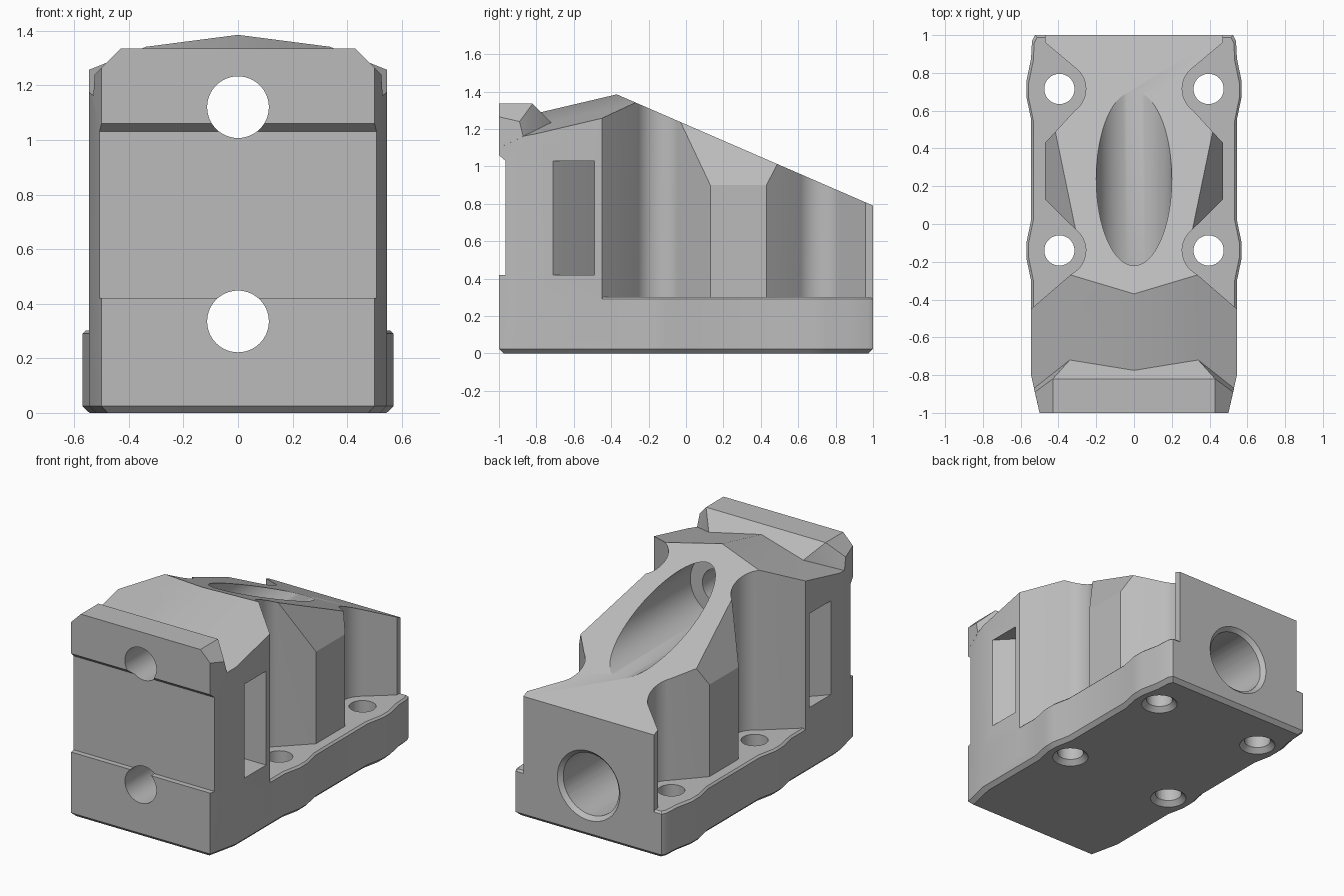
import bpy, bmesh, math
from mathutils import Matrix, Vector

cube = bpy.data.objects.get("Cube")
if cube:
    bpy.data.objects.remove(cube, do_unlink=True)

grey = bpy.data.materials.new("plain grey")
grey.use_nodes = True
grey.diffuse_color = (0.5, 0.5, 0.5, 1)
grey.node_tree.nodes["Principled BSDF"].inputs["Base Color"].default_value = (0.5, 0.5, 0.5, 1)


def finish(name, bm):
    bmesh.ops.recalc_face_normals(bm, faces=bm.faces)
    mesh = bpy.data.meshes.new(name)
    bm.to_mesh(mesh)
    bm.free()
    mesh.materials.append(grey)
    obj = bpy.data.objects.new(name, mesh)
    bpy.context.collection.objects.link(obj)
    return obj


def loft(rings):
    """Closed solid through matching rings of 3D points."""
    bm = bmesh.new()
    loops = [[bm.verts.new(p) for p in ring] for ring in rings]
    for a, b in zip(loops, loops[1:]):
        for i in range(len(a)):
            j = (i + 1) % len(a)
            bm.faces.new((a[i], a[j], b[j], b[i]))
    bm.faces.new(loops[0])
    bm.faces.new(loops[-1])
    return bm


def upright(outline, z0, z1):
    return loft([[(x, y, z) for x, y in outline] for z in (z0, z1)])


def mirrored(half):
    return half + [(-x, y) for x, y in reversed(half)]


def arc(cx, cy, start, end, steps=14):
    """Inward scallop around a screw hole."""
    a0 = math.atan2(start[1] - cy, start[0] - cx) % math.tau
    a1 = math.atan2(end[1] - cy, end[0] - cx) % math.tau
    angles = [a0 + (a1 - a0) * i / steps for i in range(steps + 1)]
    return [(cx + 0.14 * math.cos(a), cy + 0.14 * math.sin(a)) for a in angles]


def slice_off(bm, point, normal):
    """Remove everything on the normal side of a plane and cap the cut."""
    cut = bmesh.ops.bisect_plane(bm, geom=bm.verts[:] + bm.edges[:] + bm.faces[:],
                                 plane_co=point, plane_no=Vector(normal).normalized(),
                                 clear_outer=True)
    edges = [e for e in cut["geom_cut"] if isinstance(e, bmesh.types.BMEdge)]
    bmesh.ops.edgeloop_fill(bm, edges=edges)
    bmesh.ops.recalc_face_normals(bm, faces=bm.faces)


def combine(target, tool, operation="DIFFERENCE"):
    tool.hide_render = True
    mod = target.modifiers.new(tool.name, "BOOLEAN")
    mod.operation = operation
    mod.solver = "EXACT"
    mod.object = tool
    bpy.context.view_layer.objects.active = target
    bpy.ops.object.modifier_apply(modifier=mod.name)
    bpy.data.objects.remove(tool, do_unlink=True)


def bore(x, y, z, axis, r0, r1, start, end):
    """Round cutter along y or z from start to end."""
    bm = bmesh.new()
    bmesh.ops.create_cone(bm, cap_ends=True, segments=64, radius1=r0, radius2=r1, depth=end - start)
    mid = (start + end) / 2
    if axis == "y":
        move = Matrix.Translation((x, mid, z)) @ Matrix.Rotation(-math.pi / 2, 4, "X")
    else:
        move = Matrix.Translation((x, y, mid))
    bmesh.ops.transform(bm, matrix=move, verts=bm.verts)
    return finish("bore_cutter", bm)


SCREW_X, SCREW_YS = 0.395, (-0.14, 0.715)

# Upper body with scalloped sides, sliced by the roof planes
half = [(0.5, -1), (0.545, -0.8), (0.545, -0.45)]
half += arc(SCREW_X, SCREW_YS[0], (0.33, -0.265), (0.31, -0.03))
half += [(0.47, 0.13), (0.47, 0.43)]
half += arc(SCREW_X, SCREW_YS[1], (0.31, 0.6), (0.31, 0.83))
half += [(0.47, 0.96), (0.47, 1)]
bm = upright(mirrored(half), 0.1, 1.6)
peak = (0, -0.37, 1.385)
slice_off(bm, peak, (0, 0.434, 1))
for side in (1, -1):
    slice_off(bm, peak, (side * 0.2, -0.235, 1))
body = finish("clamp_block", bm)

# Sloped shoulders between the screw pockets
for side in (1, -1):
    section = [(0.6, 0.627), (0.2, 1.467), (0.6, 1.6)]
    bm = loft([[(side * x, y, z) for x, z in section] for y in (-0.03, 0.58)])
    combine(body, finish("shoulder_cutter", bm))

# Raised front lip with bevelled corners
bm = bmesh.new()
corners = [(0.43, -1, 1.335), (0.43, -0.82, 1.335), (0.5, -1, 1.265), (0.525, -0.89, 1.24),
           (0.53, -0.87, 1.16), (0.34, -0.72, 1.235), (0.5, -1, 1.1), (0.34, -0.72, 1.15)]
for side in (1, -1):
    for x, y, z in corners:
        bm.verts.new((side * x, y, z))
hull = bmesh.ops.convex_hull(bm, input=bm.verts)
bmesh.ops.delete(bm, geom=[v for v in bm.verts if not v.link_faces], context="VERTS")
bmesh.ops.dissolve_limit(bm, angle_limit=0.01, verts=bm.verts, edges=bm.edges)
combine(body, finish("front_lip", bm), "UNION")

# Base plate that swells beside each screw, with chamfered rims
half = [(0.5, -1), (0.545, -0.8), (0.545, -0.32)]
for y in SCREW_YS:
    half += [(0.545, y - 0.16), (0.57, y - 0.04), (0.57, y + 0.04), (0.545, y + 0.16)]
half += [(0.54, 0.97), (0.525, 1)]
half.remove((0.545, -0.32))
outline = mirrored(half)
levels = [(0, 0.025), (0.025, 0), (0.29, 0), (0.302, 0.012)]
bm = loft([[(x * (1 - 1.8 * inset), y * (1 - inset), z) for x, y in outline] for z, inset in levels])
combine(body, finish("base_plate", bm), "UNION")

# Shallow recess across the front
profile = [(-1.1, 0.42), (-0.965, 0.42), (-0.965, 1.03), (-1, 1.06), (-1.1, 1.145)]
bm = loft([[(x, y, z) for y, z in profile] for x in (-0.8, 0.8)])
combine(body, finish("front_recess_cutter", bm))

# Wedge-shaped grip pockets in the sides
for side in (1, -1):
    wedge = [(0.6, -0.73), (0.545, -0.71), (0.5, -0.66), (0.33, -0.49), (0.6, -0.49)]
    bm = upright([(side * x, y) for x, y in wedge], 0.42, 1.03)
    combine(body, finish("side_pocket_cutter", bm))

# Two stepped bores running front to back
for z in (0.335, 1.12):
    combine(body, bore(0, 0, z, "y", 0.113, 0.113, -1.2, 0))
    combine(body, bore(0, 0, z, "y", 0.2, 0.2, -0.33, 1.2))
combine(body, bore(0, 0, 0.335, "y", 0.195, 0.235, 0.97, 1.01))

# Screw holes, countersunk underneath
for side in (1, -1):
    for y in SCREW_YS:
        combine(body, bore(side * SCREW_X, y, 0, "z", 0.08, 0.08, -0.1, 0.5))
        combine(body, bore(side * SCREW_X, y, 0, "z", 0.12, 0.075, -0.01, 0.035))

# Smooth bores and scallops, crisp edges
bpy.ops.object.select_all(action="DESELECT")
body.select_set(True)
bpy.context.view_layer.objects.active = body
bpy.ops.object.shade_smooth_by_angle(angle=math.radians(25))
